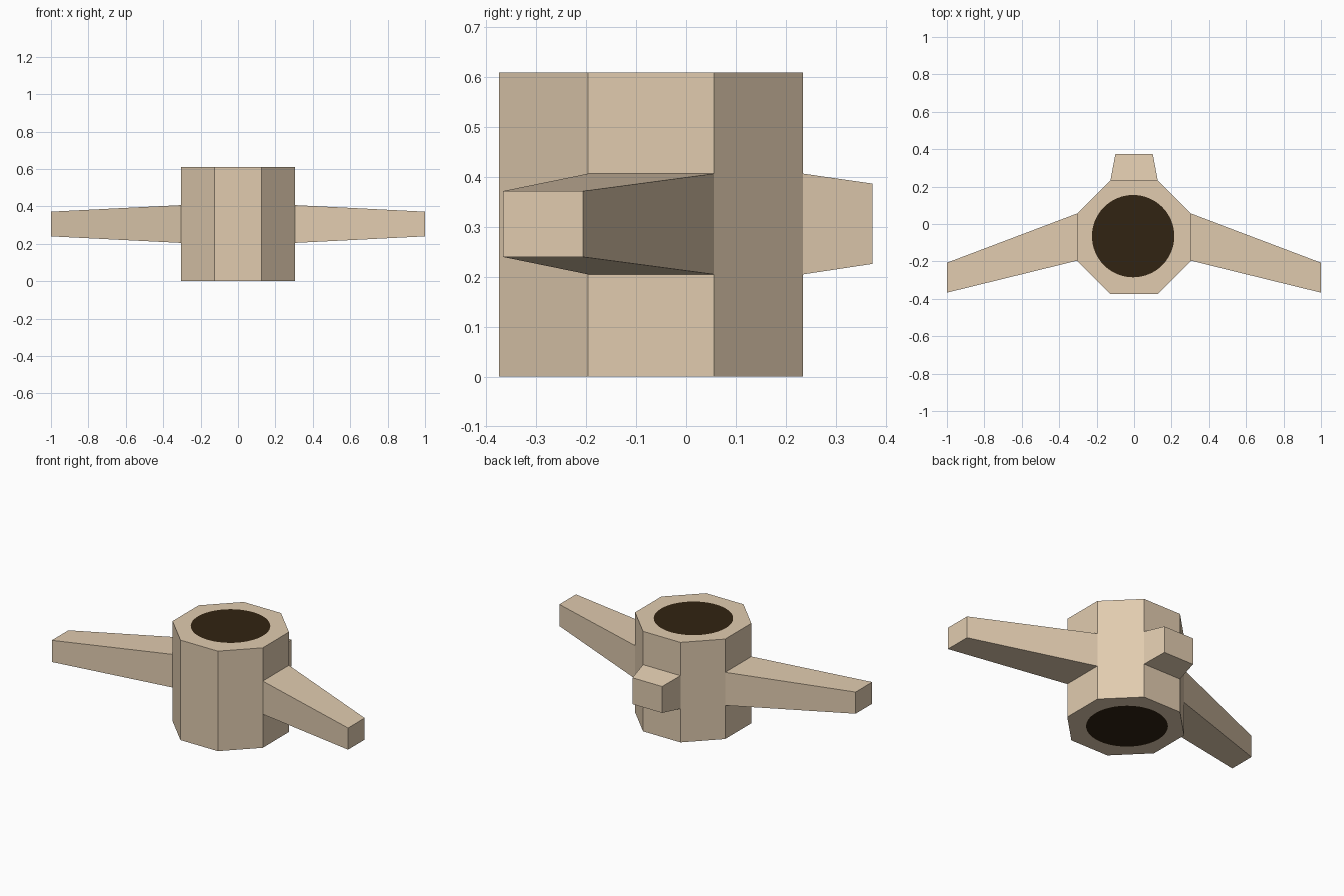
import bpy, bmesh, math

if "Cube" in bpy.data.objects:
    bpy.data.objects.remove(bpy.data.objects["Cube"])

CY, H, HALF = -0.07, 0.61, 0.3045          # hub centre y, height, half width
SIDE = HALF * math.tan(math.pi / 8)        # half length of one octagon side
SEG = 8                                    # circle segments per octagon side


def material(name, rgb):
    m = bpy.data.materials.new(name)
    m.diffuse_color = (*rgb, 1)
    m.use_nodes = True
    m.node_tree.nodes["Principled BSDF"].inputs["Base Color"].default_value = m.diffuse_color
    return m


TAN = material("pale_tan", (0.75, 0.60, 0.43))
DARK = material("dark_brown", (0.031, 0.017, 0.006))


def finish(name, bm, mats):
    bmesh.ops.recalc_face_normals(bm, faces=bm.faces[:])
    me = bpy.data.meshes.new(name)
    bm.to_mesh(me)
    bm.free()
    for m in mats:
        me.materials.append(m)
    ob = bpy.data.objects.new(name, me)
    bpy.context.collection.objects.link(ob)
    return ob


def tapered_block(name, root, tip):
    """Block between two four-corner sections listed in the same order."""
    bm = bmesh.new()
    a = [bm.verts.new(p) for p in root]
    b = [bm.verts.new(p) for p in tip]
    bm.faces.new(a)
    bm.faces.new(b)
    for i in range(4):
        j = (i + 1) % 4
        bm.faces.new((a[i], a[j], b[j], b[i]))
    return finish(name, bm, [TAN])


def rect(u0, u1, z0, z1):
    return [(u0, z0), (u1, z0), (u1, z1), (u0, z1)]


# Octagonal hub with a dark round face cut into both ends
bm = bmesh.new()
rings = []
for z in (0, H):
    corners, circle = [], []
    for i in range(8):
        a = math.radians(22.5 + 45 * i)
        r = math.hypot(HALF, SIDE)
        corners.append(bm.verts.new((r * math.cos(a), CY + r * math.sin(a), z)))
    for k in range(8 * SEG):
        a = math.radians(22.5 + 45 * k / SEG)
        circle.append(bm.verts.new((-0.005 + 0.22 * math.cos(a), -0.065 + 0.22 * math.sin(a), z)))
    bm.faces.new(circle).material_index = 1
    for i in range(8):
        arc = [circle[(i * SEG + s) % (8 * SEG)] for s in range(SEG, -1, -1)]
        bm.faces.new([corners[i], corners[(i + 1) % 8]] + arc)
    rings.append(corners)
for i in range(8):
    j = (i + 1) % 8
    bm.faces.new((rings[0][i], rings[0][j], rings[1][j], rings[1][i]))
finish("hub", bm, [TAN, DARK])

# Two swept side arms
for s, name in ((-1, "left_arm"), (1, "right_arm")):
    root = [(s * HALF, y, z) for y, z in rect(CY - SIDE, CY + SIDE, 0.205, 0.407)]
    tip = [(s * 1.0, y, z) for y, z in rect(-0.367, -0.207, 0.24, 0.372)]
    tapered_block(name, root, tip)

# Short rear stub
root = [(x, CY + HALF, z) for x, z in rect(-SIDE, SIDE, 0.205, 0.407)]
tip = [(x, 0.3735, z) for x, z in rect(-0.1, 0.1, 0.226, 0.387)]
tapered_block("rear_stub", root, tip)
